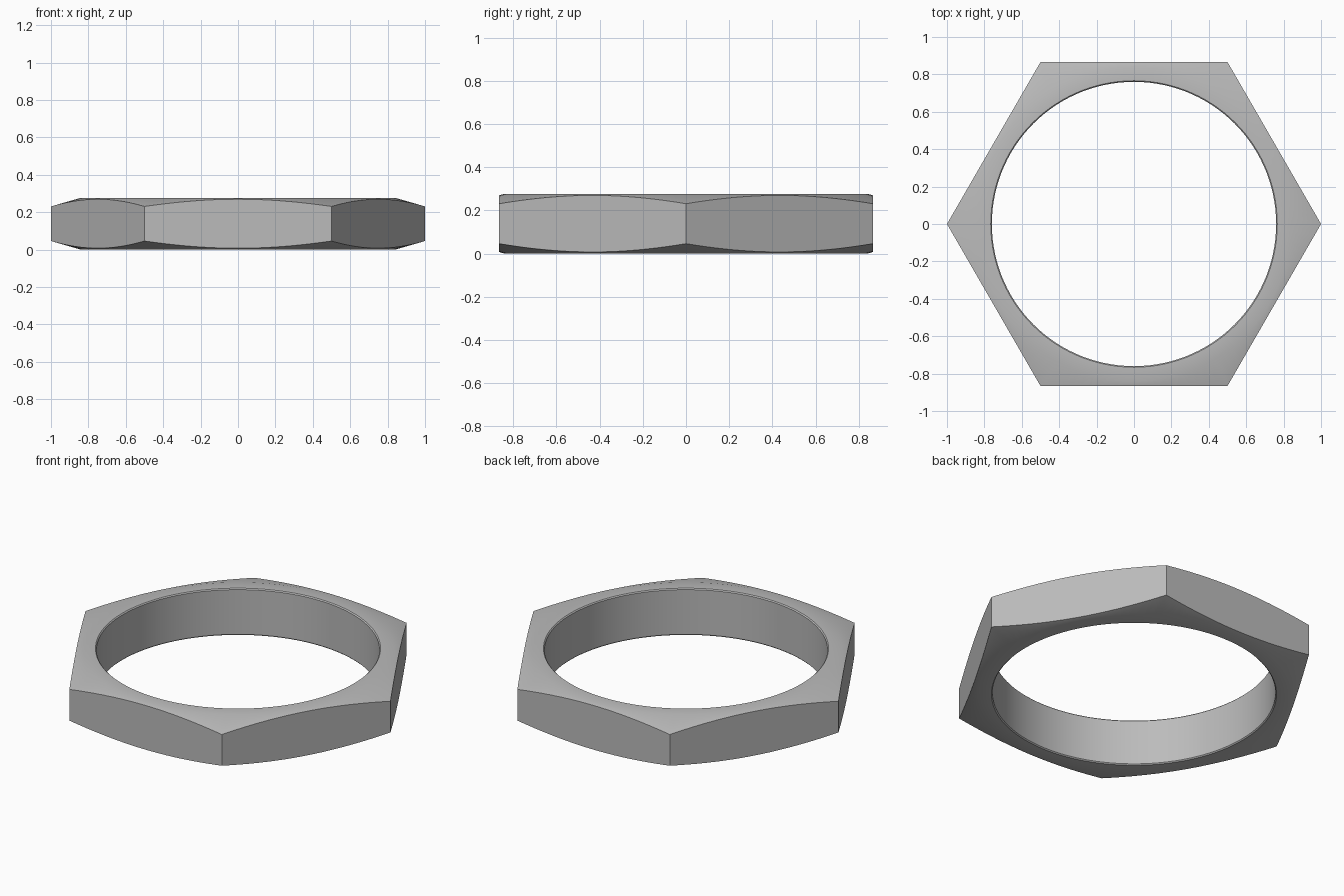
import bpy, bmesh, math

cube = bpy.data.objects.get("Cube")
if cube:
    bpy.data.objects.remove(cube, do_unlink=True)

SEGMENTS = 120      # divisible by six, so vertices land on the corners
HEIGHT = 0.277
BORE = 0.76
BEVEL = 0.006       # small break on the bore edges
FLAT_RADIUS = 0.84  # where the conical chamfer starts
CORNER_DROP = 0.046
APOTHEM = math.cos(math.pi / 6)


def section(angle):
    """Closed radial cross-section as (radius, height) pairs."""
    local = angle % (math.pi / 3) - math.pi / 6
    outer = APOTHEM / math.cos(local)
    drop = CORNER_DROP * (outer - FLAT_RADIUS) / (1 - FLAT_RADIUS)
    lower = [(BORE, BEVEL), (BORE + BEVEL, 0), (FLAT_RADIUS, 0), (outer, drop)]
    upper = [(r, HEIGHT - z) for r, z in reversed(lower)]
    return lower + upper


# Hexagonal ring swept around the axis
bm = bmesh.new()
loops = []
for i in range(SEGMENTS):
    a = 2 * math.pi * i / SEGMENTS
    loops.append([bm.verts.new((r * math.cos(a), r * math.sin(a), z))
                  for r, z in section(a)])
for i, here in enumerate(loops):
    there = loops[(i + 1) % SEGMENTS]
    for j in range(len(here)):
        k = (j + 1) % len(here)
        bm.faces.new((here[j], there[j], there[k], here[k]))
bmesh.ops.recalc_face_normals(bm, faces=bm.faces)
mesh = bpy.data.meshes.new("hex_nut_ring")
bm.to_mesh(mesh)
bm.free()
ring = bpy.data.objects.new("hex_nut_ring", mesh)
bpy.context.collection.objects.link(ring)

# Plain grey metal
grey = bpy.data.materials.new("grey_metal")
grey.use_nodes = True
colour = (0.5, 0.5, 0.5, 1)
grey.diffuse_color = colour
grey.node_tree.nodes["Principled BSDF"].inputs["Base Color"].default_value = colour
mesh.materials.append(grey)

# Smooth bore and chamfers, crisp corners
bpy.ops.object.select_all(action='DESELECT')
ring.select_set(True)
bpy.context.view_layer.objects.active = ring
bpy.ops.object.shade_smooth_by_angle(angle=math.radians(30))
